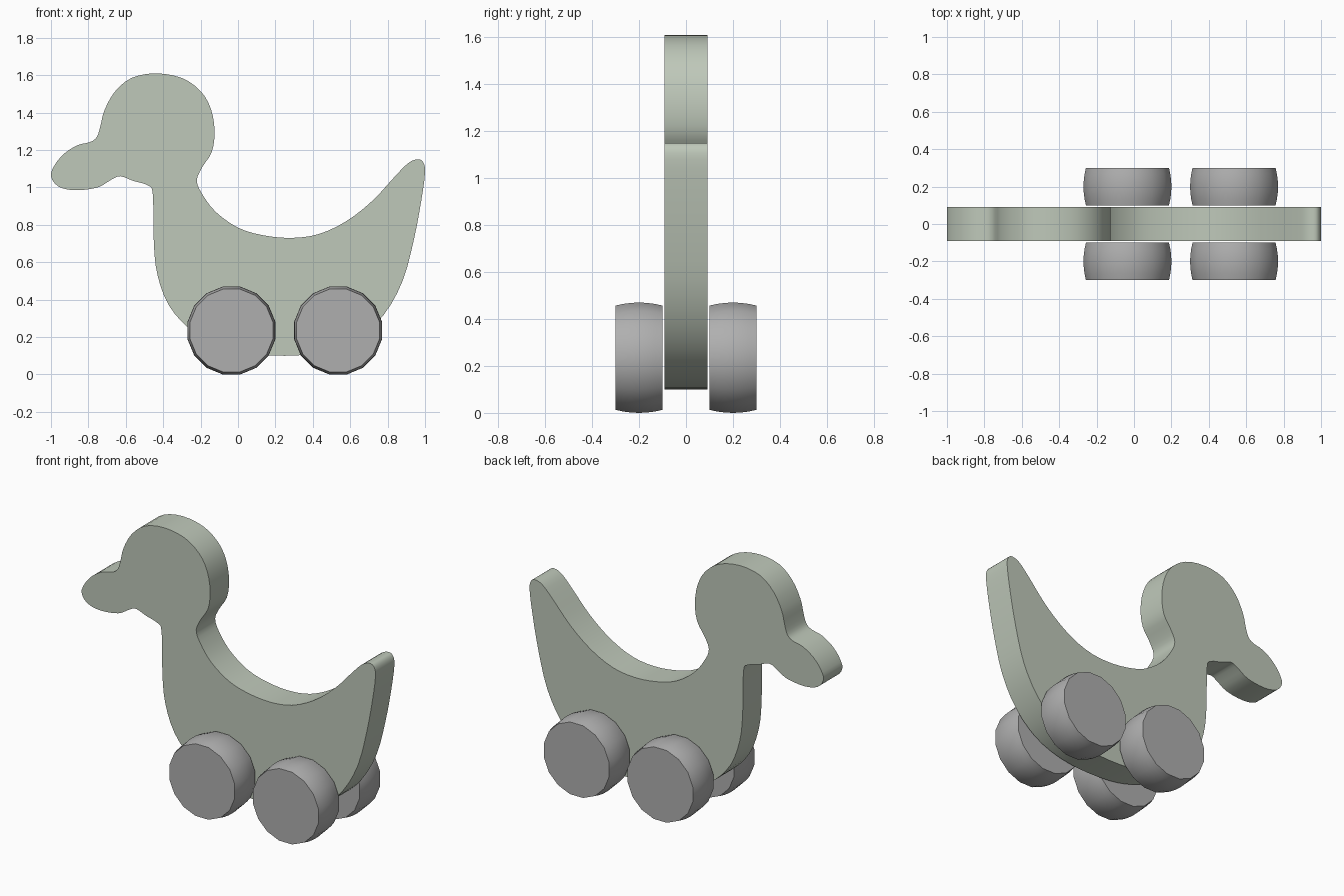
import bpy
import bmesh
from math import cos, sin, pi, radians
from mathutils import Vector

default_cube = bpy.data.objects.get("Cube")
if default_cube:
    bpy.data.objects.remove(default_cube, do_unlink=True)


def make_material(name, color):
    material = bpy.data.materials.new(name)
    material.use_nodes = True
    material.diffuse_color = color
    material.node_tree.nodes["Principled BSDF"].inputs["Base Color"].default_value = color
    return material


def finish_object(name, bm, material):
    """Turn a bmesh into a smooth shaded object with sharp rims."""
    bmesh.ops.recalc_face_normals(bm, faces=bm.faces)
    mesh = bpy.data.meshes.new(name)
    bm.to_mesh(mesh)
    bm.free()
    mesh.materials.append(material)
    obj = bpy.data.objects.new(name, mesh)
    bpy.context.collection.objects.link(obj)
    bpy.ops.object.select_all(action="DESELECT")
    obj.select_set(True)
    bpy.context.view_layer.objects.active = obj
    bpy.ops.object.shade_smooth_by_angle(angle=radians(35))
    return obj


def smooth_loop(points, steps):
    """Closed spline passing through every control point."""
    points = [Vector(p) for p in points]
    count = len(points)
    result = []
    for i in range(count):
        a, b, c, d = (points[(i + k) % count] for k in (-1, 0, 1, 2))
        for s in range(steps):
            t = s / steps
            result.append((2 * b + (c - a) * t
                           + (2 * a - 5 * b + 4 * c - d) * t ** 2
                           + (3 * b - a - 3 * c + d) * t ** 3) / 2)
    return result


def make_body(outline, half_depth, material):
    bm = bmesh.new()
    verts = [bm.verts.new((p.x, -half_depth, p.y)) for p in outline]
    face = bm.faces.new(verts)
    extruded = bmesh.ops.extrude_face_region(bm, geom=[face], use_keep_orig=True)
    moved = [v for v in extruded["geom"] if isinstance(v, bmesh.types.BMVert)]
    bmesh.ops.translate(bm, verts=moved, vec=(0, 2 * half_depth, 0))
    return finish_object("duck_body", bm, material)


def make_wheel(name, x, side, material):
    """Barrel shaped wheel with flat ends, turned around the y axis."""
    bm = bmesh.new()
    sides, radius, inner, width, bulge, bands = 16, 0.235, 0.1, 0.2, 0.013, 6
    rings = []
    for j in range(bands + 1):
        t = j / bands
        r = (radius - bulge * (2 * t - 1) ** 2) / cos(pi / sides)
        y = side * (inner + width * t)
        angles = [2 * pi * (i + 0.5) / sides for i in range(sides)]
        rings.append([bm.verts.new((x + r * cos(a), y, radius + r * sin(a)))
                      for a in angles])
    for lower, upper in zip(rings, rings[1:]):
        for i in range(sides):
            k = (i + 1) % sides
            bm.faces.new((lower[i], lower[k], upper[k], upper[i]))
    bm.faces.new(rings[0])
    bm.faces.new(rings[-1])
    return finish_object(name, bm, material)


sage = make_material("sage_green_paint", (0.52, 0.58, 0.49, 1))
grey = make_material("wheel_grey", (0.43, 0.43, 0.43, 1))

# Side outline of the duck, going over the head, back, tail and belly
beak_top = [(-1, 1.06), (-.98, 1.12), (-.93, 1.18), (-.86, 1.225), (-.79, 1.243)]
head = [(-.755, 1.27), (-.735, 1.33), (-.715, 1.41), (-.66, 1.51), (-.57, 1.585),
        (-.44, 1.61), (-.3, 1.585), (-.2, 1.515), (-.145, 1.42), (-.125, 1.3)]
back = [(-.14, 1.19), (-.19, 1.11), (-.22, 1.04), (-.195, .97), (-.12, .87),
        (0, .785), (.13, .745), (.28, .73), (.43, .75), (.58, .82), (.72, .93)]
tail = [(.84, 1.06), (.91, 1.13), (.96, 1.15), (.99, 1.135), (1, 1.08),
        (.98, .93), (.94, .72), (.88, .5)]
belly = [(.78, .32), (.64, .19), (.46, .12), (.25, .1), (.05, .115),
         (-.12, .165), (-.26, .245), (-.37, .37), (-.43, .53)]
chest = [(-.45, .7), (-.455, .96), (-.48, 1.01), (-.56, 1.035), (-.63, 1.06)]
beak_bottom = [(-.68, 1.04), (-.75, 1), (-.87, .985), (-.96, 1.005)]

outline = smooth_loop(beak_top + head + back + tail + belly + chest + beak_bottom, 3)
make_body(outline, 0.092, sage)

# Two wheels on each side
for end, x in (("front", -0.035), ("rear", 0.535)):
    for label, side in (("right", -1), ("left", 1)):
        make_wheel(f"{end}_wheel_{label}", x, side, grey)
